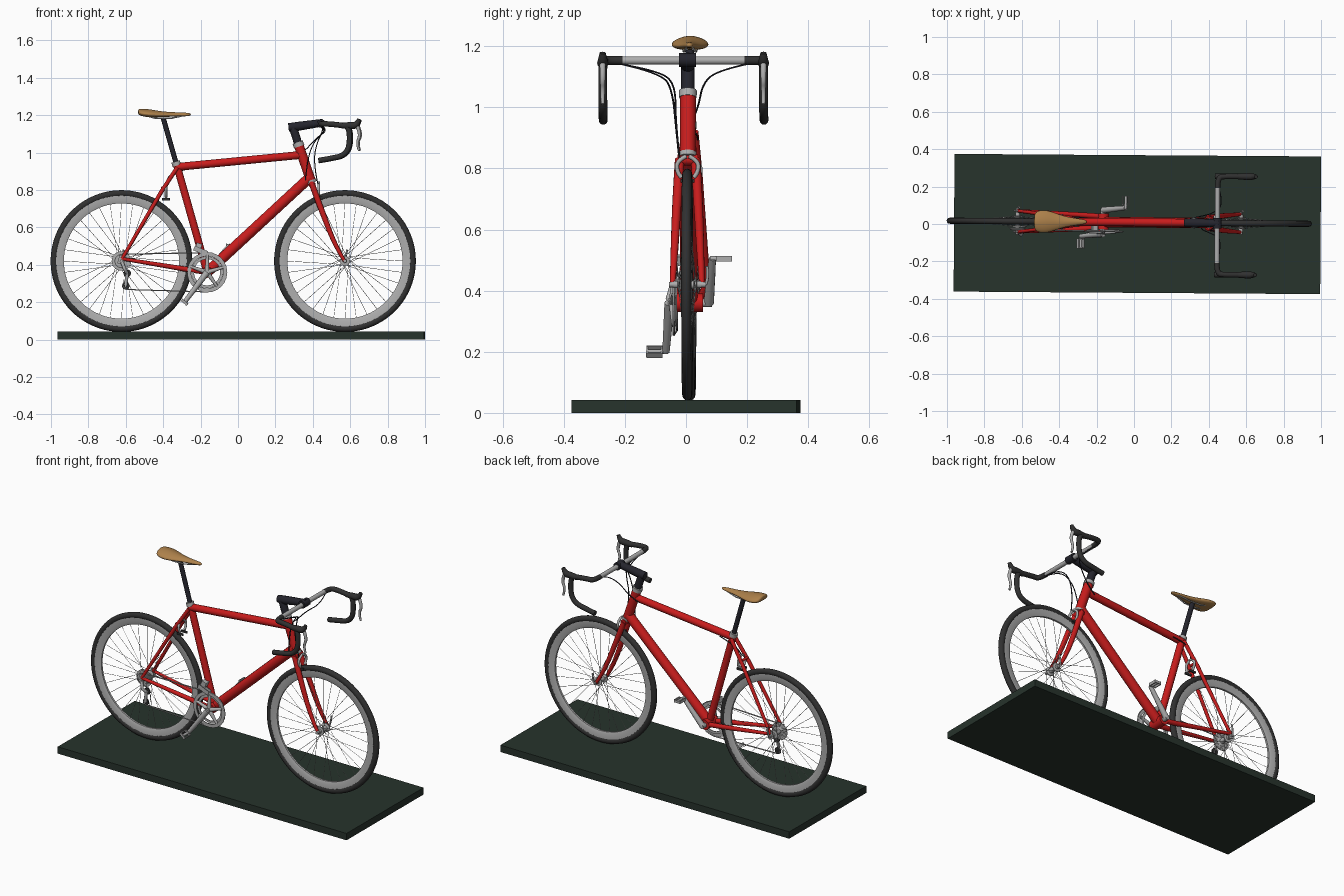
import bpy, bmesh
from math import sin, cos, pi, radians
from mathutils import Vector, Matrix

if "Cube" in bpy.data.objects:
    bpy.data.objects.remove(bpy.data.objects["Cube"])


def material(name, r, g, b):
    m = bpy.data.materials.new(name)
    m.diffuse_color = (r, g, b, 1)
    m.use_nodes = True
    m.node_tree.nodes["Principled BSDF"].inputs["Base Color"].default_value = m.diffuse_color
    return m


RED = material("red_paint", 0.58, 0.012, 0.012)
BLACK = material("black", 0.018, 0.018, 0.026)
RUBBER = material("rubber", 0.03, 0.03, 0.03)
SILVER = material("silver", 0.42, 0.42, 0.42)
TAN = material("tan_leather", 0.42, 0.22, 0.07)
GREEN = material("dark_green", 0.02, 0.033, 0.025)


def add(name, mesh, mat):
    ob = bpy.data.objects.new(name, mesh)
    mesh.materials.clear()
    mesh.materials.append(mat)
    bpy.context.collection.objects.link(ob)
    return ob


def from_bmesh(name, bm, mat):
    bmesh.ops.remove_doubles(bm, verts=bm.verts, dist=1e-6)
    bmesh.ops.recalc_face_normals(bm, faces=bm.faces)
    me = bpy.data.meshes.new(name)
    bm.to_mesh(me)
    bm.free()
    return add(name, me, mat)


def tube(name, paths, radii, mat, smooth=False, sides=4):
    """Round bars along one or more paths; radii is one value or one per point."""
    cu = bpy.data.curves.new(name, 'CURVE')
    cu.dimensions = '3D'
    cu.bevel_depth = 1
    cu.bevel_resolution = sides
    cu.use_fill_caps = True
    if not isinstance(paths[0][0], (tuple, list, Vector)):
        paths = [paths]
    for path in paths:
        sp = cu.splines.new('NURBS' if smooth else 'POLY')
        sp.points.add(len(path) - 1)
        for i, p in enumerate(path):
            sp.points[i].co = (*p, 1)
            sp.points[i].radius = radii[i] if isinstance(radii, (tuple, list)) else radii
        if smooth:
            sp.order_u = min(3, len(path))
            sp.use_endpoint_u = True
            sp.resolution_u = 8
    tmp = bpy.data.objects.new(name + "_curve", cu)
    bpy.context.collection.objects.link(tmp)
    me = bpy.data.meshes.new_from_object(tmp.evaluated_get(bpy.context.evaluated_depsgraph_get()))
    bpy.data.objects.remove(tmp)
    return add(name, me, mat)


def lathe(name, profiles, centre, mat, n=48):
    """Revolve closed (radius, y) profiles about the y axis."""
    bm = bmesh.new()
    for prof in profiles:
        rings = [[bm.verts.new((centre[0] + r * cos(a), y, centre[1] + r * sin(a))) for r, y in prof]
                 for a in (2 * pi * k / n for k in range(n))]
        m = len(prof)
        for k in range(n):
            a, b = rings[k], rings[(k + 1) % n]
            for j in range(m):
                bm.faces.new((a[j], a[(j + 1) % m], b[(j + 1) % m], b[j]))
    bmesh.ops.dissolve_degenerate(bm, dist=1e-6, edges=bm.edges)
    return from_bmesh(name, bm, mat)


def band(r0, r1, y0, y1):
    return [(r0, y0), (r1, y0), (r1, y1), (r0, y1)]


def boxes(name, items, mat):
    bm = bmesh.new()
    for c, s, ang in items:
        bmesh.ops.create_cube(bm, size=1, matrix=Matrix.Translation(c)
                              @ Matrix.Rotation(ang, 4, 'Y') @ Matrix.Diagonal((*s, 1)))
    me = bpy.data.meshes.new(name)
    bm.to_mesh(me)
    bm.free()
    return add(name, me, mat)


REAR, FRONT, BB = (-0.623, 0.42), (0.572, 0.42), (-0.165, 0.36)

# wheels
for side, c in (("rear", REAR), ("front", FRONT)):
    tyre = [(0.361 + 0.018 * cos(a), 0.0165 * sin(a)) for a in (2 * pi * k / 12 for k in range(12))]
    lathe(side + "_tyre", [tyre], c, RUBBER, 80)
    lathe(side + "_rim", [[(0.308, -0.006), (0.322, -0.011), (0.35, -0.012),
                           (0.35, 0.012), (0.322, 0.011), (0.308, 0.006)]], c, SILVER, 80)
    lathe(side + "_hub", [[(0, -0.045), (0.012, -0.045), (0.012, -0.032), (0.026, -0.03), (0.026, -0.025),
                           (0.014, -0.02), (0.014, 0.02), (0.026, 0.025), (0.026, 0.03), (0.012, 0.032),
                           (0.012, 0.045), (0, 0.045)]], c, SILVER, 24)
    spokes = []
    for k in range(32):
        a = 2 * pi * k / 32
        h = a + (0.9 if k % 4 < 2 else -0.9)
        spokes.append([(c[0] + 0.023 * cos(h), 0.027 * (-1) ** k, c[1] + 0.023 * sin(h)),
                       (c[0] + 0.312 * cos(a), 0, c[1] + 0.312 * sin(a))])
    tube(side + "_spokes", spokes, 0.0012, SILVER, sides=0)
    w = 0.07 if side == "rear" else 0.06
    tube(side + "_axle", [(c[0], -w, c[1]), (c[0], w, c[1])], 0.009, SILVER)
    tube(side + "_release_lever", [(c[0], w, c[1]), (c[0] + 0.005, w + 0.01, c[1] + 0.02),
                                   (c[0] + 0.01, w + 0.005, c[1] + 0.06)], 0.005, SILVER, True)

# frame
tube("seat_tube", [(BB[0], 0, BB[1]), (-0.328, 0, 0.935)], 0.02, RED)
tube("top_tube", [(-0.325, 0, 0.923), (0.345, 0, 0.988)], 0.021, RED)
tube("down_tube", [(BB[0], 0, BB[1]), (0.385, 0, 0.868)], 0.028, RED)
tube("head_tube", [(0.326, 0, 1.035), (0.392, 0, 0.842)], 0.026, RED)
tube("bottom_bracket", [(BB[0], -0.045, BB[1]), (BB[0], 0.045, BB[1])], 0.03, RED)
S = (1, -1)
tube("chain_stays", [[(BB[0], s * 0.03, 0.36), (-0.27, s * 0.036, 0.375), (-0.62, s * 0.056, 0.432)] for s in S],
     (0.014, 0.014, 0.009), RED)
tube("seat_stays", [[(-0.325, s * 0.018, 0.92), (-0.41, s * 0.03, 0.79), (-0.62, s * 0.056, 0.432)] for s in S],
     (0.011, 0.011, 0.009), RED)
tube("stay_bridge", [(-0.405, -0.03, 0.81), (-0.405, 0.03, 0.81)], 0.008, RED)
boxes("rear_dropouts", [((-0.622, s * 0.056, 0.425), (0.035, 0.007, 0.045), 0.3) for s in S], SILVER)

# fork
tube("fork_blades", [[(0.396, s * 0.026, 0.83), (0.44, s * 0.034, 0.71), (0.52, s * 0.044, 0.5),
                      (0.57, s * 0.048, 0.42)] for s in S], (0.016, 0.016, 0.012, 0.009), RED, True)
tube("fork_crown", [(0.397, -0.034, 0.828), (0.397, 0.034, 0.828)], 0.018, RED)

# headset, spacers, stem
tube("upper_headset", [(0.327, 0, 1.032), (0.319, 0, 1.055)], 0.029, SILVER)
tube("lower_headset", [(0.389, 0, 0.852), (0.394, 0, 0.838)], 0.029, SILVER)
tube("steerer_spacers", [(0.321, 0, 1.05), (0.292, 0, 1.14)], 0.022, BLACK)
tube("stem", [(0.27, 0, 1.135), (0.32, 0, 1.14), (0.455, 0, 1.16)], (0.022, 0.024, 0.02), BLACK)
tube("bar_clamp", [(0.445, -0.028, 1.155), (0.445, 0.028, 1.155)], 0.023, BLACK)

# drop handlebar with tape, hoods and levers
Y = -0.013
tube("handlebar", [(0.445, Y - 0.22, 1.153), (0.445, Y + 0.22, 1.153)], 0.0135, SILVER)
for s, side in ((1, "left"), (-1, "right")):
    y = Y + s * 0.263
    tube(side + "_bar_tape", [(0.445, Y + s * 0.2, 1.153), (0.445, y - s * 0.004, 1.153), (0.49, y, 1.153),
                              (0.55, y, 1.146), (0.597, y, 1.14), (0.6, y, 1.03), (0.565, y, 0.982),
                              (0.49, y, 0.967), (0.432, y, 0.957)], 0.0145, RUBBER, True)
    tube(side + "_hood", [(0.555, y, 1.143), (0.6, y, 1.145), (0.637, y, 1.145), (0.65, y, 1.178)],
         (0.015, 0.019, 0.018, 0.01), RUBBER, True)
    tube(side + "_brake_lever", [(0.635, y, 1.15), (0.66, y, 1.1), (0.635, y, 1.05), (0.65, y, 1.01)],
         (0.01, 0.009, 0.007, 0.006), SILVER, True)

# cables
cy = Y - 0.2
tube("cables", [
    [(0.45, cy, 1.14), (0.47, -0.1, 1.12), (0.43, -0.04, 1.08), (0.4, -0.04, 0.95), (0.43, -0.025, 0.82)],
    [(0.45, 0.19, 1.14), (0.48, 0.1, 1.12), (0.42, 0.05, 1.08), (0.35, 0.034, 1.0), (0.3, 0.022, 0.975)],
    [(0.45, cy, 1.14), (0.46, -0.08, 1.11), (0.4, -0.05, 1.05), (0.37, -0.04, 0.95), (0.36, -0.03, 0.85)],
    [(-0.25, 0.02, 0.915), (-0.33, 0.03, 0.9), (-0.38, 0.02, 0.87), (-0.385, 0, 0.825)]],
    0.003, BLACK, True, 1)

# brake calipers
for side, x, z in (("front", 0.432, 0.82), ("rear", -0.385, 0.81)):
    tube(side + "_brake", [[(x, s * 0.004, z + 0.02), (x, s * 0.036, z + 0.005), (x, s * 0.034, z - 0.035),
                            (x, s * 0.02, z - 0.05)] for s in S], 0.007, SILVER, True)
    boxes(side + "_brake_pads", [((x, s * 0.019, z - 0.06), (0.04, 0.008, 0.012), 0) for s in S], RUBBER)

# seat post, clamp, saddle
tube("seat_clamp", [(-0.327, 0, 0.93), (-0.334, 0, 0.952)], 0.023, SILVER)
tube("seat_post", [(-0.33, 0, 0.94), (-0.4, 0, 1.185)], 0.0135, BLACK)
tube("saddle_rails", [[(-0.5, s * 0.025, 1.2), (-0.44, s * 0.02, 1.183), (-0.36, s * 0.018, 1.183),
                       (-0.28, s * 0.006, 1.2)] for s in S], 0.004, SILVER)
bm = bmesh.new()
rings = []
for x, w, top, low in ((-0.535, 0.035, 1.232, 1.208), (-0.522, 0.06, 1.237, 1.195), (-0.47, 0.066, 1.234, 1.188),
                       (-0.42, 0.047, 1.223, 1.189), (-0.36, 0.027, 1.217, 1.192), (-0.29, 0.017, 1.215, 1.193),
                       (-0.25, 0.01, 1.211, 1.196)):
    ring = []
    for k in range(12):
        a = 2 * pi * k / 12
        ring.append(bm.verts.new((x, w * cos(a), (top + low) / 2 + (top - low) / 2 * sin(a)
                                  - 0.12 * w * abs(cos(a)))))
    rings.append(ring)
for a, b in zip(rings, rings[1:]):
    for k in range(12):
        bm.faces.new((a[k], a[(k + 1) % 12], b[(k + 1) % 12], b[k]))
bm.faces.new(rings[0])
bm.faces.new(rings[-1])
from_bmesh("saddle", bm, TAN).modifiers.new("round", 'SUBSURF').levels = 2

# chainrings, cranks, pedals
lathe("chainrings", [band(0.086, 0.106, -0.054, -0.05), band(0.07, 0.085, -0.044, -0.04)], BB, SILVER)
tube("crank_spider", [[(BB[0], -0.054, BB[1]), (BB[0] + 0.092 * cos(a), -0.05, BB[1] + 0.092 * sin(a))]
                      for a in (2 * pi * k / 5 + 0.3 for k in range(5))], (0.013, 0.007), SILVER)
tube("crank_axle", [(BB[0], -0.07, BB[1]), (BB[0], 0.075, BB[1])], 0.014, SILVER)
for side, s, px, pz in (("right", -1, -0.285, 0.2), ("left", 1, -0.045, 0.505)):
    tube(side + "_crank", [(BB[0], s * 0.064, BB[1]), (px, s * 0.077, pz)], (0.017, 0.012), SILVER)
    tube(side + "_pedal_axle", [(px, s * 0.07, pz), (px, s * 0.138, pz)], 0.008, SILVER)
    t = 0.7 if s < 0 else 0
    off = Vector((cos(t), 0, -sin(t))) * 0.018
    mid = Vector((px, s * 0.115, pz))
    boxes(side + "_pedal", [(mid + off, (0.005, 0.052, 0.018), t), (mid - off, (0.005, 0.052, 0.018), t),
                            (mid + Vector((0, 0.024, 0)), (0.036, 0.005, 0.014), t),
                            (mid - Vector((0, 0.024, 0)), (0.036, 0.005, 0.014), t)], SILVER)

# sprockets, chain, derailleurs
lathe("sprockets", [band(0.012, 0.052 - 0.005 * k, -0.026 - 0.005 * k, -0.029 - 0.005 * k) for k in range(5)],
      REAR, SILVER, 32)
chain = [(BB[0] + 0.105 * cos(a), -0.05, BB[1] + 0.105 * sin(a)) for a in (-pi / 2 + pi * k / 12 for k in range(13))]
chain += [(REAR[0] + 0.036 * cos(a), -0.042, REAR[1] + 0.036 * sin(a)) for a in (pi / 2 + pi * k / 6 for k in range(8))]
chain += [(-0.585, -0.044, 0.35), (-0.618, -0.044, 0.29), (-0.6, -0.045, 0.268), chain[0]]
tube("chain", chain, 0.0035, SILVER, sides=1)
for k, c in enumerate(((-0.592, 0.355), (-0.6, 0.288))):
    lathe(f"jockey_wheel_{k + 1}", [band(0.004, 0.02, -0.047, -0.041)], c, RUBBER, 20)
tube("rear_derailleur", [[(-0.62, -0.06, 0.415), (-0.605, -0.072, 0.375), (-0.592, -0.055, 0.355)],
                         [(-0.592, -0.052, 0.355), (-0.6, -0.052, 0.288)]], 0.009, SILVER)
boxes("front_derailleur", [((-0.2, y, 0.475), (0.075, 0.003, 0.026), 0.4) for y in (-0.06, -0.038)]
      + [((-0.21, -0.025, 0.5), (0.03, 0.04, 0.03), 0.3)], SILVER)

# the bike stands slightly turned on its base
turn = Matrix.Translation((0, 0.009, 0)) @ Matrix.Rotation(radians(-0.5), 4, 'Z')
for ob in bpy.context.scene.objects:
    ob.matrix_world = turn @ ob.matrix_world
base = boxes("base", [((0.018, 0, 0.021), (1.96, 0.736, 0.042), 0)], GREEN)
base.rotation_euler.z = radians(-0.4)

bpy.ops.object.select_all(action='SELECT')
bpy.context.view_layer.objects.active = base
bpy.ops.object.shade_smooth_by_angle(angle=radians(40))
